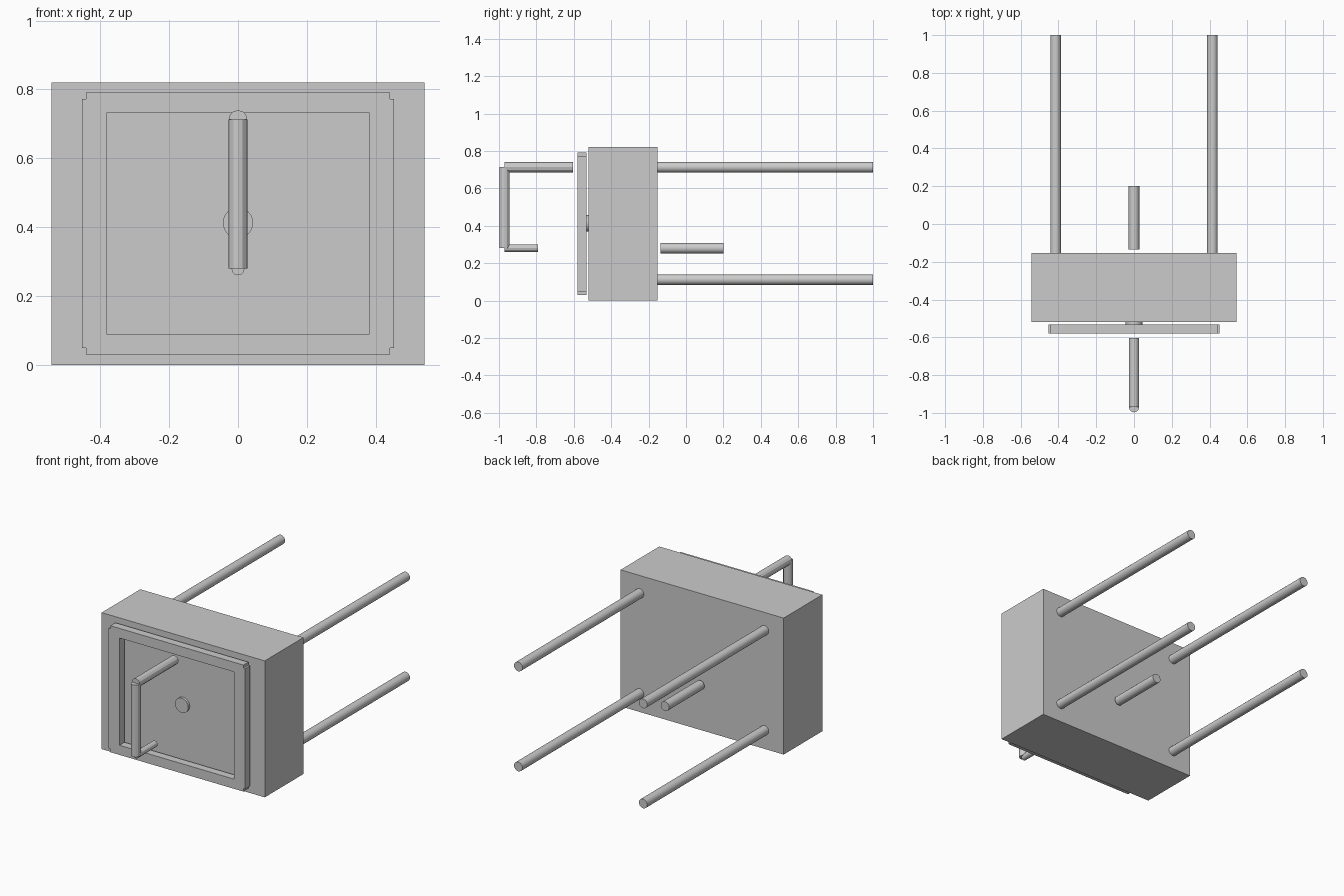
import bpy, bmesh, math
from mathutils import Matrix, Vector

if "Cube" in bpy.data.objects:
    bpy.data.objects.remove(bpy.data.objects["Cube"])


def finish(name, bm, smooth=False):
    bmesh.ops.recalc_face_normals(bm, faces=bm.faces)
    mesh = bpy.data.meshes.new(name)
    bm.to_mesh(mesh)
    bm.free()
    ob = bpy.data.objects.new(name, mesh)
    bpy.context.collection.objects.link(ob)
    if smooth:
        bpy.ops.object.select_all(action='DESELECT')
        ob.select_set(True)
        bpy.context.view_layer.objects.active = ob
        bpy.ops.object.shade_smooth_by_angle(angle=math.radians(40))
    return ob


def box(name, lo, hi):
    lo, hi = Vector(lo), Vector(hi)
    bm = bmesh.new()
    bmesh.ops.create_cube(bm, size=1, matrix=Matrix.Translation((lo + hi) / 2)
                          @ Matrix.Diagonal((*(hi - lo), 1)))
    return finish(name, bm)


def rod(name, start, end, radius, sides=20, smooth=True):
    a, b = Vector(start), Vector(end)
    turn = (b - a).to_track_quat('Z', 'Y').to_matrix().to_4x4()
    bm = bmesh.new()
    bmesh.ops.create_cone(bm, cap_ends=True, segments=sides, radius1=radius,
                          radius2=radius, depth=(b - a).length,
                          matrix=Matrix.Translation((a + b) / 2) @ turn)
    return finish(name, bm, smooth)


# main block
box("body_block", (-0.542, -0.52, 0), (0.542, -0.153, 0.82))

# four long rods at the back corners
for side, x in (("left", -0.415), ("right", 0.415)):
    for level, z in (("upper", 0.713), ("lower", 0.112)):
        rod(f"guide_rod_{level}_{side}", (x, -0.16, z), (x, 1.0, z), 0.028)

# short free-standing back pin and front disc
rod("back_pin", (0, -0.135, 0.28), (0, 0.2, 0.28), 0.028)
rod("front_disc", (0, -0.535, 0.413), (0, -0.515, 0.413), 0.044, 24)

# front frame: notched outer outline with a rectangular opening
W, N, H, M, IW, IH = 0.453, 0.442, 0.38, 0.362, 0.381, 0.322
zc = 0.411
quarter = [(W, M), (N, M), (N, H)]
outer = []
for sx, sz in ((1, 1), (-1, 1), (-1, -1), (1, -1)):
    corner = quarter if sx * sz > 0 else quarter[::-1]
    outer += [(sx * x, sz * z) for x, z in corner]
inner = [(sx * IW, sz * IH) for sx, sz in ((1, 1), (-1, 1), (-1, -1), (1, -1))]
bm = bmesh.new()
edges = []
for loop in (outer, inner):
    vs = [bm.verts.new((x, -0.58, zc + z)) for x, z in loop]
    edges += [bm.edges.new((vs[i], vs[(i + 1) % len(vs)])) for i in range(len(vs))]
bmesh.ops.triangle_fill(bm, edges=edges, use_beauty=True, use_dissolve=False)
ext = bmesh.ops.extrude_face_region(bm, geom=bm.faces[:], use_keep_orig=True)
bmesh.ops.translate(bm, vec=(0, 0.047, 0),
                    verts=[g for g in ext["geom"] if isinstance(g, bmesh.types.BMVert)])
bmesh.ops.dissolve_limit(bm, angle_limit=0.01, verts=bm.verts[:], edges=bm.edges[:])
finish("front_frame", bm)

# bent front handle
rod("handle_upper_arm", (0, -0.97, 0.713), (0, -0.603, 0.713), 0.027, 12, False)
rod("handle_grip", (0, -0.97, 0.28), (0, -0.97, 0.713), 0.027, 12, False)
rod("handle_lower_arm", (0, -0.97, 0.28), (0, -0.79, 0.28), 0.019, 12, False)
